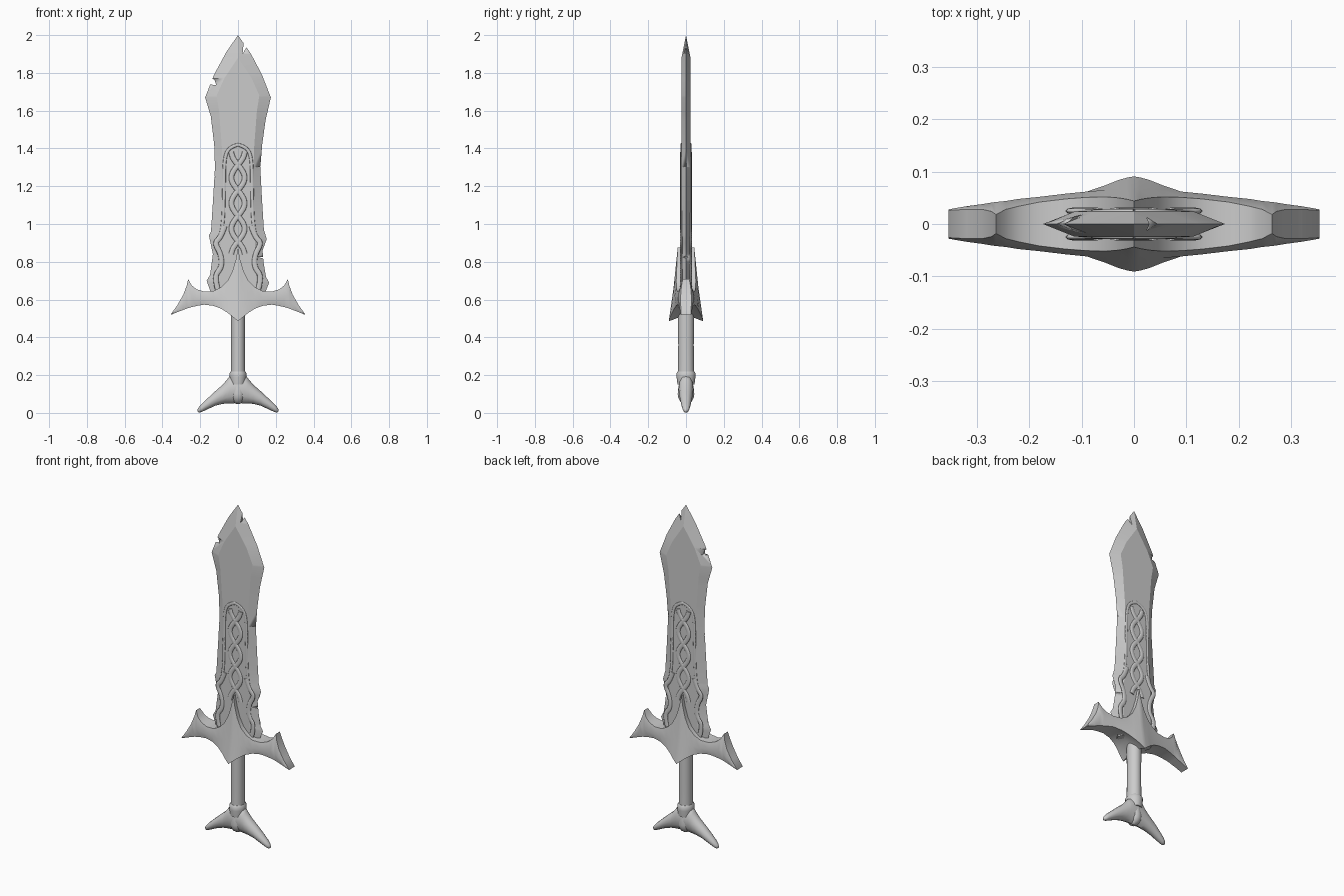
import bpy
import bmesh
import math

if "Cube" in bpy.data.objects:
    bpy.data.objects.remove(bpy.data.objects["Cube"], do_unlink=True)

steel = bpy.data.materials.new("plain grey steel")
steel.use_nodes = True
GREY = (0.6, 0.6, 0.6, 1)
steel.diffuse_color = GREY
steel.node_tree.nodes["Principled BSDF"].inputs["Base Color"].default_value = GREY


def lerp(table, key):
    """Read a value from a table of (key, value) pairs in rising order."""
    for (k0, v0), (k1, v1) in zip(table, table[1:]):
        if key <= k1:
            return v0 + (v1 - v0) * max(0, key - k0) / (k1 - k0)
    return table[-1][1]


def finish(obj, angle=35):
    obj.data.materials.clear()
    obj.data.materials.append(steel)
    bpy.ops.object.select_all(action="DESELECT")
    obj.select_set(True)
    bpy.context.view_layer.objects.active = obj
    bpy.ops.object.shade_smooth_by_angle(angle=math.radians(angle))
    return obj


def loft(name, rings, angle=35):
    """Skin a row of closed rings and cap both ends."""
    bm = bmesh.new()
    rows = [[bm.verts.new(p) for p in ring] for ring in rings]
    count = len(rows[0])
    for a, b in zip(rows, rows[1:]):
        for i in range(count):
            j = (i + 1) % count
            bm.faces.new((a[i], a[j], b[j], b[i]))
    bm.faces.new(rows[0])
    bm.faces.new(rows[-1])
    bmesh.ops.remove_doubles(bm, verts=bm.verts, dist=0.0005)
    bmesh.ops.recalc_face_normals(bm, faces=bm.faces)
    mesh = bpy.data.meshes.new(name)
    bm.to_mesh(mesh)
    bm.free()
    obj = bpy.data.objects.new(name, mesh)
    bpy.context.collection.objects.link(obj)
    return finish(obj, angle)


def raised_line(name, points, side, radius=0.012):
    """Low rounded relief lying on one face of the blade."""
    curve = bpy.data.curves.new(name, "CURVE")
    curve.dimensions = "3D"
    curve.bevel_depth = radius
    curve.bevel_resolution = 2
    spline = curve.splines.new("NURBS")
    spline.points.add(len(points) - 1)
    for p, (x, z) in zip(spline.points, points):
        p.co = (x, 0, z, 1)
    spline.use_endpoint_u = True
    spline.order_u = 3
    spline.resolution_u = 6
    curve.use_fill_caps = True
    obj = bpy.data.objects.new(name, curve)
    bpy.context.collection.objects.link(obj)
    obj.location.y = side * 0.025
    obj.scale.y = 0.45
    bpy.ops.object.select_all(action="DESELECT")
    obj.select_set(True)
    bpy.context.view_layer.objects.active = obj
    bpy.ops.object.convert(target="MESH")
    finish(bpy.context.object, 60)


# Blade: six-sided section, ragged left and right edges, flat middle
right_edge = [(0.56, 0.11), (0.64, 0.145), (0.69, 0.165), (0.72, 0.148), (0.8, 0.135),
              (0.86, 0.13), (0.92, 0.152), (0.97, 0.137), (1.13, 0.127), (1.3, 0.118),
              (1.42, 0.128), (1.55, 0.146), (1.67, 0.174), (1.79, 0.127), (1.9, 0.069), (2, 0)]
left_edge = [(0.56, 0.11), (0.64, 0.145), (0.7, 0.166), (0.73, 0.148), (0.84, 0.133),
             (0.94, 0.154), (0.96, 0.143), (1.13, 0.132), (1.3, 0.122), (1.42, 0.126),
             (1.57, 0.144), (1.67, 0.174), (1.79, 0.127), (1.91, 0.062), (2, 0)]
flat_width = [(0.56, 0.1), (0.9, 0.09), (1.05, 0.078), (1.4, 0.085), (1.6, 0.1),
              (1.68, 0.113), (1.77, 0.073), (1.88, 0)]
thickness = [(0.56, 0.026), (1.88, 0.024), (2, 0)]

heights = sorted({k for t in (right_edge, left_edge, flat_width) for k, _ in t})
rings = []
for z in heights:
    w, t = lerp(flat_width, z), lerp(thickness, z)
    rings.append([(-lerp(left_edge, z), 0, z), (-w, -t, z), (w, -t, z),
                  (lerp(right_edge, z), 0, z), (w, t, z), (-w, t, z)])
blade = loft("blade", rings, 12)

# Chips broken out of the blade edges
chips = {
    "tip_chip": [(0.024, 1.9), (0.05, 1.945), (0.06, 2), (0.03, 1.96)],
    "upper_left_chip": [(-0.115, 1.735), (-0.125, 1.765), (-0.2, 1.79), (-0.2, 1.745)],
    "middle_right_chip": [(0.112, 1.305), (0.16, 1.315), (0.16, 1.295)],
    "lower_right_chip": [(0.105, 0.825), (0.2, 0.83), (0.2, 0.8)],
    "lower_left_chip": [(-0.118, 1.25), (-0.16, 1.27), (-0.16, 1.24)],
}
for name, shape in chips.items():
    cutter = loft(name, [[(x, y, z) for x, z in shape] for y in (-0.1, 0.1)])
    cutter.hide_render = True
    mod = blade.modifiers.new(name, "BOOLEAN")
    mod.operation = "DIFFERENCE"
    mod.solver = "EXACT"
    mod.object = cutter
    bpy.context.view_layer.objects.active = blade
    bpy.ops.object.modifier_apply(modifier=name)
    bpy.data.objects.remove(cutter, do_unlink=True)

# Blade relief: twisted strands under an arch, with scrolls by the base
for side, label in ((-1, "front"), (1, "back")):
    for turn in (-1, 1):
        strand = [(turn * 0.036 * math.cos(i * math.pi / 6), 0.84 + i * 0.0225)
                  for i in range(25)]
        raised_line(label + "_strand", strand, side, 0.014)
        raised_line(label + "_arch", [(turn * x, z) for x, z in (
            (0.09, 0.95), (0.078, 1), (0.074, 1.2), (0.072, 1.36), (0.04, 1.41), (0, 1.42))],
            side, 0.009)
        raised_line(label + "_scroll", [(turn * x, z) for x, z in (
            (0.07, 0.99), (0.09, 0.93), (0.125, 0.9), (0.09, 0.84), (0.085, 0.77),
            (0.13, 0.72), (0.1, 0.63))], side, 0.014)

# Guard: half-profile columns of x, top z, bottom z, depth at bottom, middle, top
guard = [
    (0, 0.875, 0.485, 0.091, 0.066, 0.044), (0.012, 0.81, 0.495, 0.089, 0.067, 0.047),
    (0.03, 0.75, 0.51, 0.084, 0.068, 0.05), (0.055, 0.7, 0.53, 0.074, 0.065, 0.052),
    (0.09, 0.665, 0.552, 0.062, 0.062, 0.051), (0.13, 0.645, 0.567, 0.052, 0.058, 0.048),
    (0.18, 0.642, 0.573, 0.044, 0.052, 0.042), (0.22, 0.655, 0.566, 0.038, 0.048, 0.034),
    (0.245, 0.675, 0.56, 0.034, 0.044, 0.028), (0.264, 0.708, 0.555, 0.032, 0.042, 0.018),
    (0.272, 0.672, 0.552, 0.031, 0.041, 0.024), (0.29, 0.625, 0.545, 0.03, 0.038, 0.028),
    (0.32, 0.572, 0.534, 0.028, 0.034, 0.028), (0.355, 0.523, 0.519, 0.026, 0.028, 0.026),
]


def guard_ring(x, top, bottom, low, mid, high):
    z = bottom + 0.45 * (top - bottom)
    hollow = bottom + min(0.035, 0.3 * (top - bottom)) * max(0, 1 - abs(x) * 6)
    half = [(high, top), (mid, z), (low, bottom)]
    return ([(x, -y, h) for y, h in half] + [(x, 0, hollow)]
            + [(x, y, h) for y, h in reversed(half)])


def mirrored(columns):
    return [(-c[0], *c[1:]) for c in reversed(columns[1:])] + columns


loft("guard", [guard_ring(*c) for c in mirrored(guard)], 50)


# Grip and collar: turned rings of height and radius
def turned(name, profile, sides=24):
    loft(name, [[(0.9 * r * math.cos(a), r * math.sin(a), z)
                 for a in (math.tau * i / sides for i in range(sides))]
                for z, r in profile])


turned("grip", [(0.18, 0.042), (0.36, 0.041), (0.54, 0.042)])
turned("collar", [(0.15, 0.045), (0.19, 0.05), (0.21, 0.05), (0.22, 0.043)])

# Pommel: forked tail, columns of x, top z, bottom z, depth
tail = [(0, 0.205, 0.052, 0.04), (0.04, 0.2, 0.05, 0.039), (0.055, 0.18, 0.05, 0.038),
        (0.08, 0.15, 0.048, 0.036), (0.12, 0.115, 0.038, 0.032), (0.16, 0.078, 0.02, 0.026),
        (0.19, 0.05, 0.006, 0.02), (0.206, 0.032, 0.001, 0.014), (0.215, 0.018, 0.008, 0.004)]
rings = []
for x, top, bottom, depth in mirrored(tail):
    mid, half = (top + bottom) / 2, (top - bottom) / 2
    angles = [math.tau * i / 12 for i in range(12)]
    rings.append([(x, depth * math.sin(a), mid + half * math.cos(a)) for a in angles])
loft("pommel_tail", rings, 50)

# Swelling in the middle of the pommel
turned("pommel_boss", [(0.048, 0.012), (0.06, 0.03), (0.08, 0.041), (0.1, 0.044),
                       (0.13, 0.041), (0.16, 0.036)])
